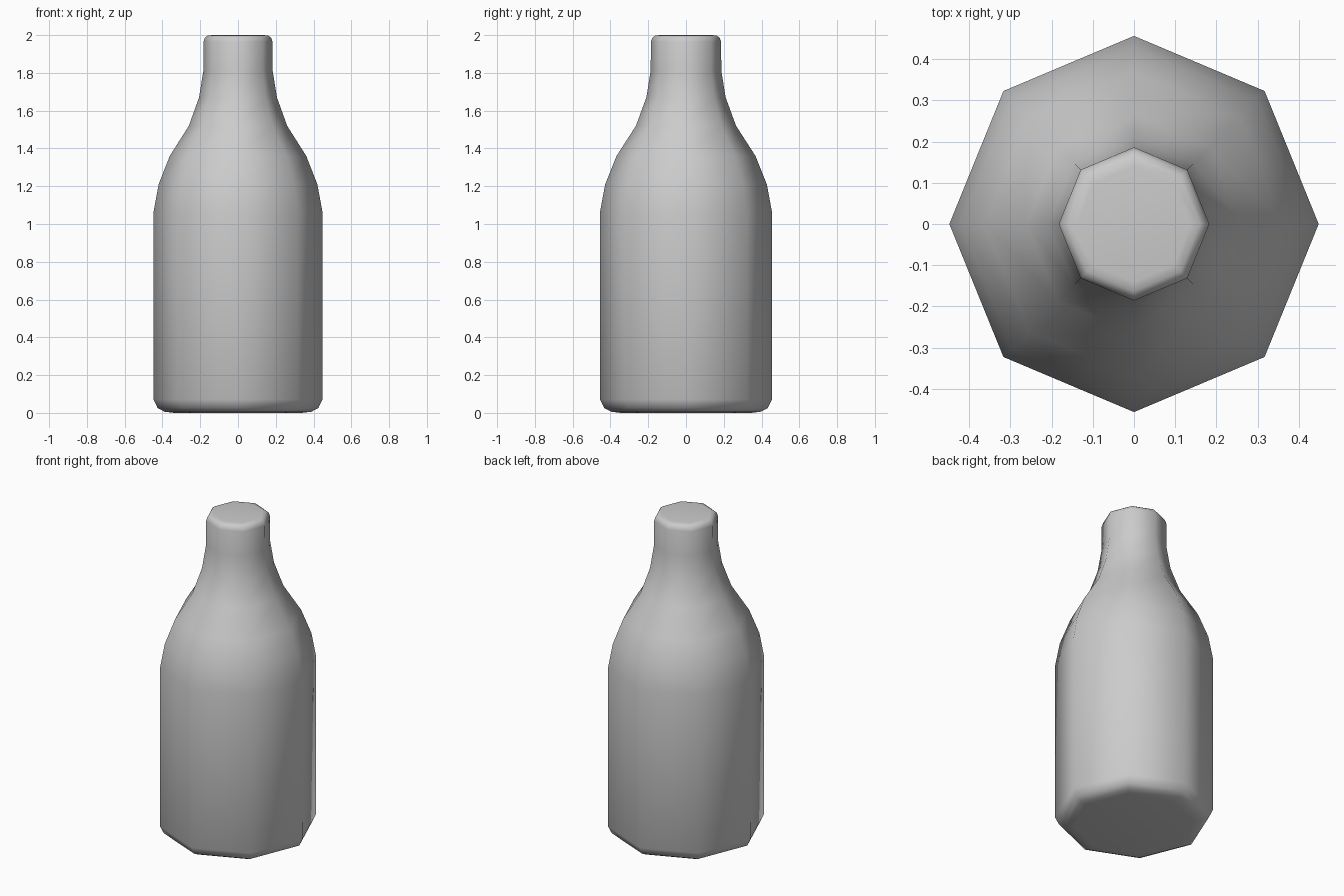
import bpy, bmesh
from math import cos, sin, tau

if "Cube" in bpy.data.objects:
    bpy.data.objects.remove(bpy.data.objects["Cube"])

SIDES = 8
# Bottle profile: (radius, height) from base to top
PROFILE = [(0.345, 0.0), (0.395, 0.006), (0.433, 0.025), (0.455, 0.07), (0.456, 1.06),
           (0.428, 1.21), (0.368, 1.36), (0.265, 1.52), (0.21, 1.67), (0.187, 1.81),
           (0.186, 1.965), (0.178, 1.987), (0.163, 1.997), (0.14, 2.0)]

# Bottle body: eight-sided lathe, slightly narrower in x
bm = bmesh.new()
rings = [[bm.verts.new((0.982 * r * cos(tau * i / SIDES), r * sin(tau * i / SIDES), z))
          for i in range(SIDES)] for r, z in PROFILE]
for a, b in zip(rings, rings[1:]):
    for i in range(SIDES):
        j = (i + 1) % SIDES
        bm.faces.new((a[i], a[j], b[j], b[i]))

# Closed base and top
bm.faces.new(rings[0][::-1])
bm.faces.new(rings[-1])

for f in bm.faces:
    f.smooth = True
mesh = bpy.data.meshes.new("bottle")
bm.to_mesh(mesh)
bm.free()
bottle = bpy.data.objects.new("bottle", mesh)
bpy.context.collection.objects.link(bottle)
